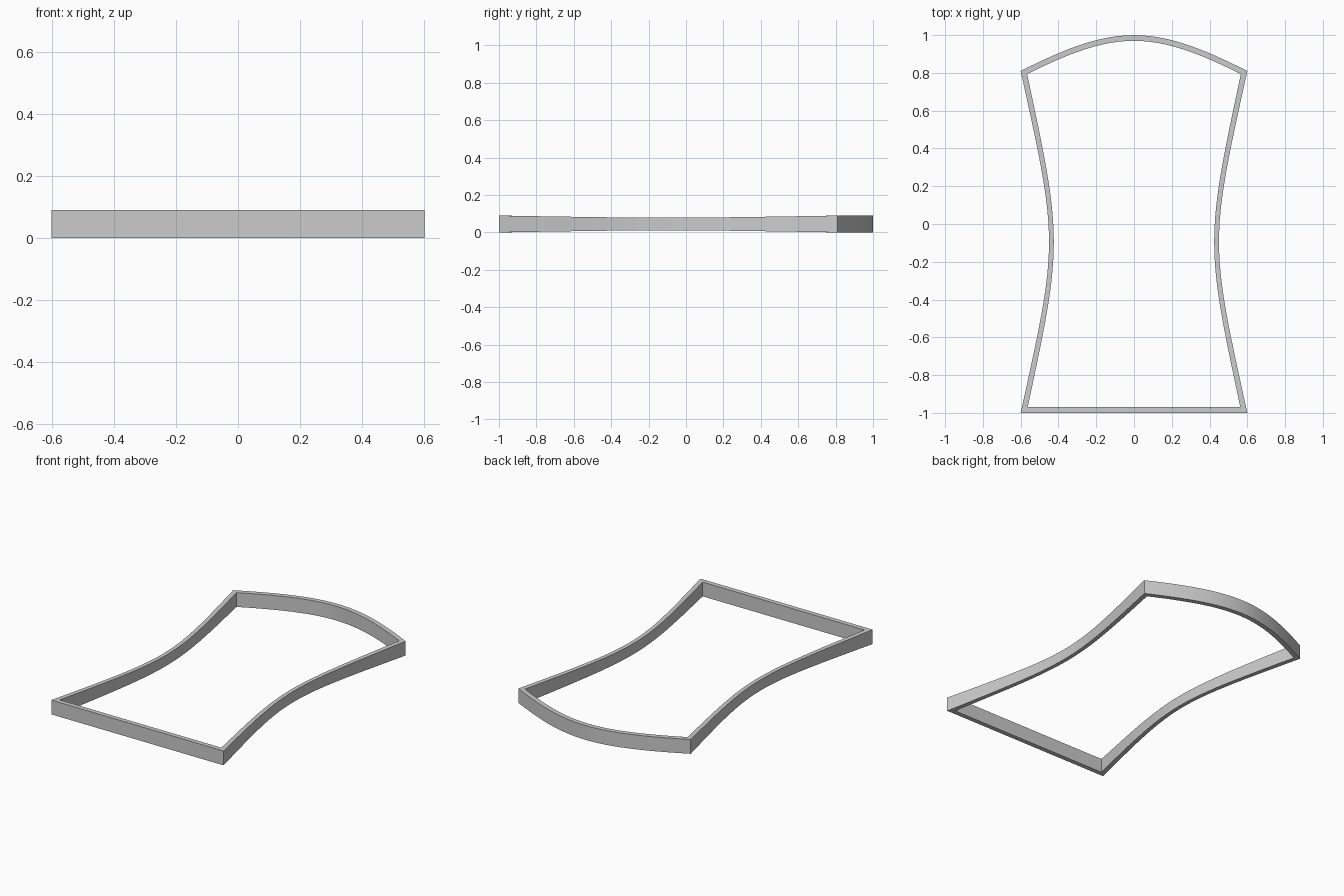
import bpy, bmesh
from mathutils import Vector

if "Cube" in bpy.data.objects:
    bpy.data.objects.remove(bpy.data.objects["Cube"])

H, T = 0.09, 0.03      # rim height and wall thickness
STEPS = 24


def bezier(a, b, c, d, n=STEPS):
    """Points on a cubic curve, leaving out the last one."""
    a, b, c, d = map(Vector, (a, b, c, d))
    pts = []
    for i in range(n):
        t = i / n
        s = 1 - t
        pts.append(a*s**3 + b*3*s*s*t + c*3*s*t*t + d*t**3)
    return pts


# Outer outline, counter-clockwise: straight front, waisted sides, bowed back
outline = [(p, 1.0) for p in bezier((-.6, -1), (-.2, -1), (.2, -1), (.6, -1), 1)]
right = bezier((.6, -1), (.4, -.095), (.4, -.095), (.6, .81))
left = bezier((-.6, .81), (-.4, -.095), (-.4, -.095), (-.6, -1))
back = bezier((.6, .81), (.1, 1.063), (-.1, 1.063), (-.6, .81))
# The side rails get slimmer towards the waist
outline += [(p, abs(p.x) / .6) for p in right]
outline += [(p, 1.0) for p in back]
outline += [(p, abs(p.x) / .6) for p in left]

# Rectangular section swept round the outline with mitred corners
bm = bmesh.new()
rings = []
n = len(outline)
for i, (p, k) in enumerate(outline):
    d0 = (p - outline[i - 1][0]).normalized()
    d1 = (outline[(i + 1) % n][0] - p).normalized()
    n0, n1 = Vector((-d0.y, d0.x)), Vector((-d1.y, d1.x))
    m = (n0 + n1).normalized()
    q = p + m * (T * (0.4 + 0.6 * k) / m.dot(n0))
    lo, hi = H * (1 - k) / 2, H * (1 + k) / 2
    rings.append([bm.verts.new((v.x, v.y, z))
                  for v, z in ((p, lo), (p, hi), (q, hi), (q, lo))])
for i in range(n):
    a, b = rings[i], rings[(i + 1) % n]
    for j in range(4):
        k = (j + 1) % 4
        bm.faces.new((a[j], b[j], b[k], a[k]))
bmesh.ops.recalc_face_normals(bm, faces=bm.faces)

mesh = bpy.data.meshes.new("rim_frame")
bm.to_mesh(mesh)
bm.free()
rim = bpy.data.objects.new("rim_frame", mesh)
bpy.context.collection.objects.link(rim)
bpy.context.view_layer.objects.active = rim
rim.select_set(True)
bpy.ops.object.shade_smooth_by_angle()
